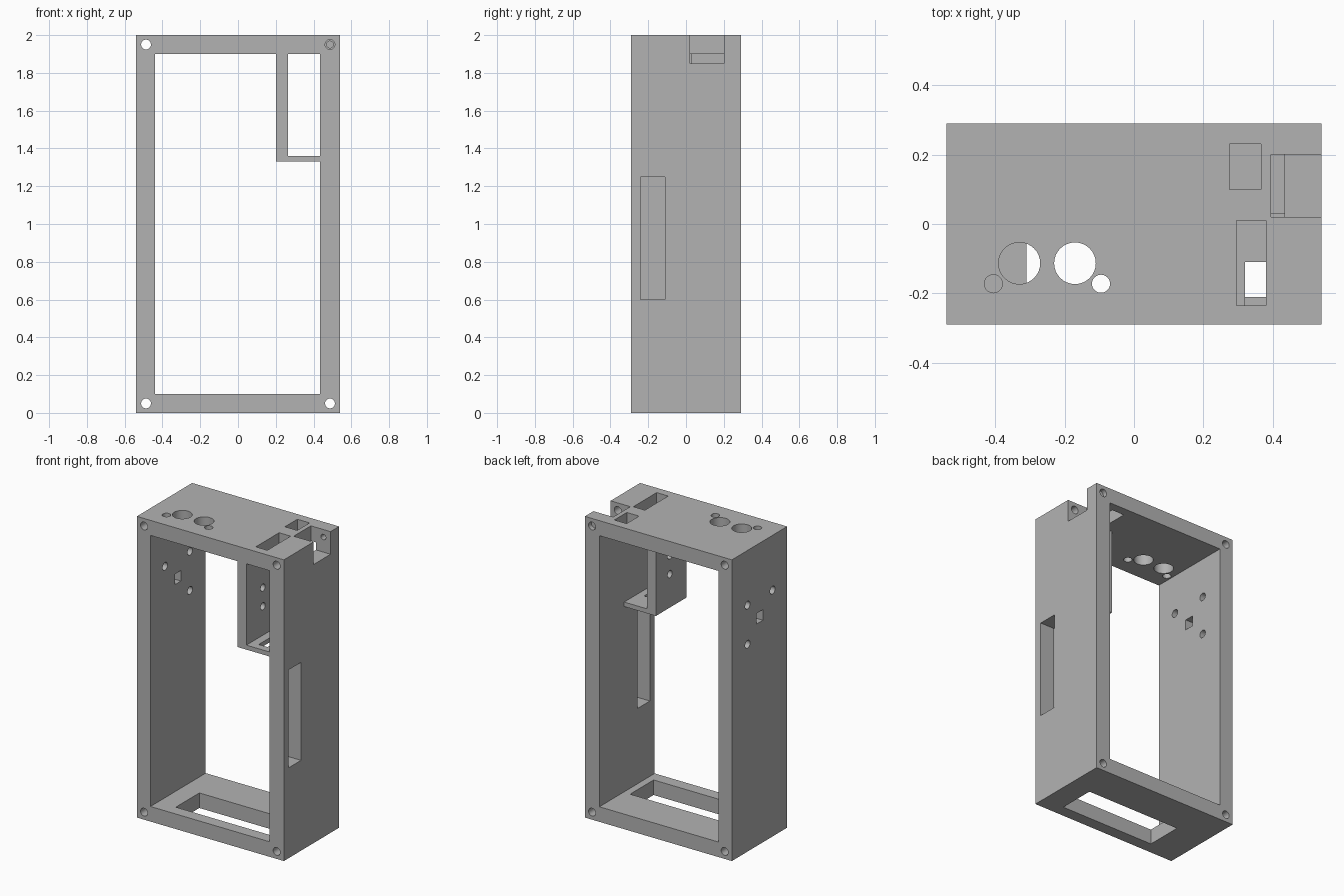
import bpy, math

cube = bpy.data.objects.get("Cube")
if cube:
    bpy.data.objects.remove(cube, do_unlink=True)

grey = bpy.data.materials.new("plain_grey")
grey.use_nodes = True
grey.diffuse_color = (0.45, 0.45, 0.45, 1)
grey.node_tree.nodes["Principled BSDF"].inputs["Base Color"].default_value = grey.diffuse_color


def box(name, xs, ys, zs):
    """Box from its extents along each axis."""
    centre = [sum(r) / 2 for r in (xs, ys, zs)]
    bpy.ops.mesh.primitive_cube_add(size=1, location=centre)
    ob = bpy.context.object
    ob.name = name
    ob.scale = [r[1] - r[0] for r in (xs, ys, zs)]
    bpy.ops.object.transform_apply(location=True, rotation=True, scale=True)
    ob.data.materials.append(grey)
    return ob


def rod(axis, centre, radius, length):
    """Round cutter along x, y or z."""
    turn = {"x": (0, math.pi / 2, 0), "y": (math.pi / 2, 0, 0), "z": (0, 0, 0)}[axis]
    bpy.ops.mesh.primitive_cylinder_add(vertices=32, radius=radius, depth=length,
                                        location=centre, rotation=turn)
    ob = bpy.context.object
    bpy.ops.object.transform_apply(location=True, rotation=True, scale=True)
    ob.data.materials.append(grey)
    return ob


def cut(part, cutter):
    cutter.hide_render = True
    mod = part.modifiers.new("cut", "BOOLEAN")
    mod.operation = "DIFFERENCE"
    mod.solver = "EXACT"
    mod.object = cutter
    bpy.ops.object.select_all(action="DESELECT")
    part.select_set(True)
    bpy.context.view_layer.objects.active = part
    bpy.ops.object.modifier_apply(modifier=mod.name)
    bpy.data.objects.remove(cutter, do_unlink=True)


def cut_box(part, xs, ys, zs):
    cut(part, box("cutter", xs, ys, zs))


# Outer frame, open from front to back
frame = box("frame", (-0.54, 0.54), (-0.29, 0.29), (0, 2))
cut_box(frame, (-0.44, 0.433), (-0.4, 0.4), (0.1, 1.9))

# Floor slot, side wall slot, roof slots
cut_box(frame, (-0.31, 0.385), (-0.21, 0.037), (-0.1, 0.2))
cut_box(frame, (0.4, 0.6), (-0.24, -0.11), (0.6, 1.25))
cut_box(frame, (0.295, 0.38), (-0.235, 0.01), (1.8, 2.1))
cut_box(frame, (0.275, 0.365), (0.1, 0.23), (1.8, 2.1))

# Notch in the top edge
cut_box(frame, (0.395, 0.6), (0.02, 0.2), (1.85, 2.1))

# Corner screw holes; the one crossing the notch is split and blind at the rear
for x, z in ((-0.487, 0.05), (0.487, 0.05), (-0.487, 1.95)):
    cut(frame, rod("y", (x, 0, z), 0.026, 1))
cut(frame, rod("y", (0.487, -0.2, 1.95), 0.026, 0.5))
cut(frame, rod("y", (0.487, 0.2, 1.95), 0.018, 0.08))
cut(frame, rod("y", (0.487, 0.3, 1.95), 0.026, 0.08))

# Roof holes in mirrored pairs
for side in (-1, 1):
    cut(frame, rod("z", (-0.25 + side * 0.08, -0.113, 1.95), 0.06, 0.3))
    cut(frame, rod("z", (-0.25 + side * 0.155, -0.172, 1.95), 0.026, 0.3))

# Side wall holes around a small window
for y, z in ((0.125, 1.636), (-0.137, 1.636), (0.125, 1.376)):
    cut(frame, rod("x", (-0.49, y, z), 0.026, 0.3))
cut_box(frame, (-0.6, -0.4), (-0.035, 0.03), (1.475, 1.545))

# Inner compartment: upright wall with two holes, and a slotted shelf
wall = box("compartment_wall", (0.2, 0.265), (-0.29, 0.03), (1.33, 1.9))
for z in (1.552, 1.676):
    cut(wall, rod("x", (0.23, -0.117, z), 0.024, 0.3))

shelf = box("compartment_shelf", (0.265, 0.433), (-0.29, 0.03), (1.33, 1.36))
cut_box(shelf, (0.32, 0.385), (-0.24, -0.11), (1.2, 1.5))

# Smooth the hole walls, keep all edges crisp
for part in (frame, wall, shelf):
    bpy.ops.object.select_all(action="DESELECT")
    part.select_set(True)
    bpy.context.view_layer.objects.active = part
    bpy.ops.object.shade_smooth_by_angle(angle=math.radians(30))
